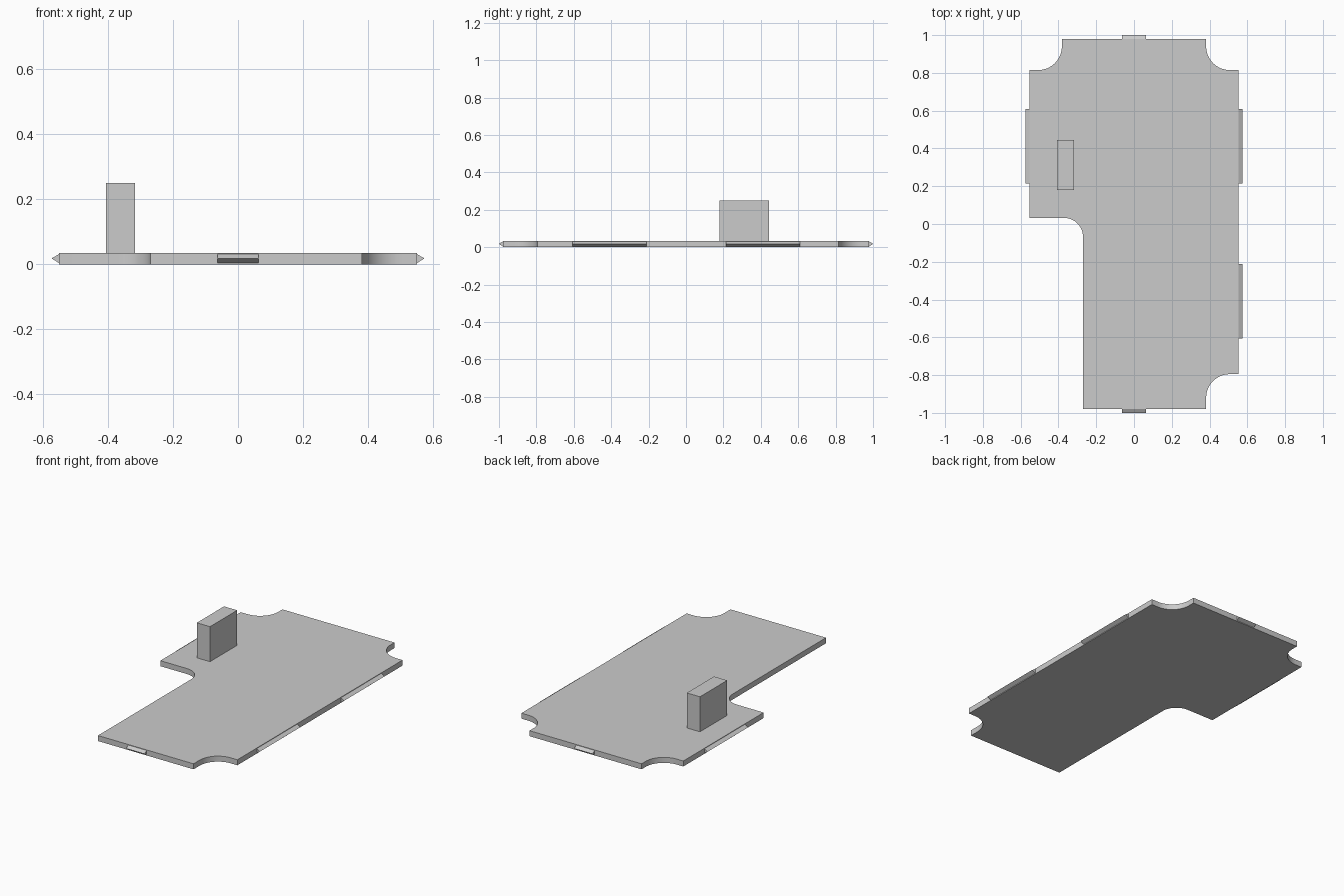
import bpy
import bmesh
from math import cos, sin, pi, radians
from mathutils import Matrix, Vector

cube = bpy.data.objects.get("Cube")
if cube:
    bpy.data.objects.remove(cube, do_unlink=True)

grey = bpy.data.materials.new("plain grey")
grey.use_nodes = True
grey.diffuse_color = (0.6, 0.6, 0.6, 1)
grey.node_tree.nodes["Principled BSDF"].inputs["Base Color"].default_value = (0.6, 0.6, 0.6, 1)

THICK = 0.034
EDGE_X, EDGE_Y = 0.552, 0.979


def prism(name, points, direction, matrix=Matrix()):
    """Extrude a closed outline along a direction into a solid object."""
    bm = bmesh.new()
    face = bm.faces.new([bm.verts.new(p) for p in points])
    result = bmesh.ops.extrude_face_region(bm, geom=[face], use_keep_orig=True)
    moved = [v for v in result["geom"] if isinstance(v, bmesh.types.BMVert)]
    bmesh.ops.translate(bm, verts=moved, vec=Vector(direction))
    bmesh.ops.recalc_face_normals(bm, faces=bm.faces)
    bm.transform(matrix)
    mesh = bpy.data.meshes.new(name)
    bm.to_mesh(mesh)
    bm.free()
    mesh.materials.append(grey)
    obj = bpy.data.objects.new(name, mesh)
    bpy.context.collection.objects.link(obj)
    return obj


def arc(cx, cy, r, start, end, steps=16):
    """Points on an arc, with angles in degrees."""
    angles = [radians(start + (end - start) * i / steps) for i in range(steps + 1)]
    return [(cx + r * cos(a), cy + r * sin(a), 0) for a in angles]


# Base plate: rounded corner notches and a filleted cut-out on the right front
NX, R = 0.382, 0.125
TOP, LOW, STEP, NECK = 0.815, -0.795, 0.032, -0.27
outline = [(NECK, -EDGE_Y, 0), (NX, -EDGE_Y, 0)]
outline += arc(NX + R, LOW - R, R, 180, 90)
outline += [(EDGE_X, LOW, 0), (EDGE_X, TOP, 0)]
outline += arc(NX + R, TOP + R, R, 270, 180)
outline += [(NX, EDGE_Y, 0), (-NX, EDGE_Y, 0)]
outline += arc(-NX - R, TOP + R, R, 0, -90)
outline += [(-EDGE_X, TOP, 0), (-EDGE_X, STEP, 0)]
outline += arc(NECK - 0.1, STEP - 0.1, 0.1, 90, 0)
plate = prism("base_plate", outline, (0, 0, THICK))

# Upright block
prism("upright_block",
      [(-0.407, 0.18, 0.03), (-0.317, 0.18, 0.03), (-0.317, 0.445, 0.03), (-0.407, 0.445, 0.03)],
      (0, 0, 0.22))


# Wedge-shaped ridges along the plate edges
def ridge(name, x, y, length, angle):
    profile = [(-0.002, -length / 2, 0.004), (0, -length / 2, 0.004),
               (0.022, -length / 2, 0.018), (0, -length / 2, 0.031), (-0.002, -length / 2, 0.031)]
    place = Matrix.Translation((x, y, 0)) @ Matrix.Rotation(angle, 4, "Z")
    prism(name, profile, (0, length, 0), place)


ridge("left_back_ridge", EDGE_X, 0.412, 0.395, 0)
ridge("left_front_ridge", EDGE_X, -0.408, 0.395, 0)
ridge("right_ridge", -EDGE_X, 0.412, 0.395, pi)
ridge("back_ridge", 0, EDGE_Y, 0.125, pi / 2)
ridge("front_ridge", 0, -EDGE_Y, 0.125, -pi / 2)

# Smooth the curved walls, keep the edges sharp
bpy.ops.object.select_all(action="DESELECT")
plate.select_set(True)
bpy.context.view_layer.objects.active = plate
bpy.ops.object.shade_smooth_by_angle(angle=radians(30))
